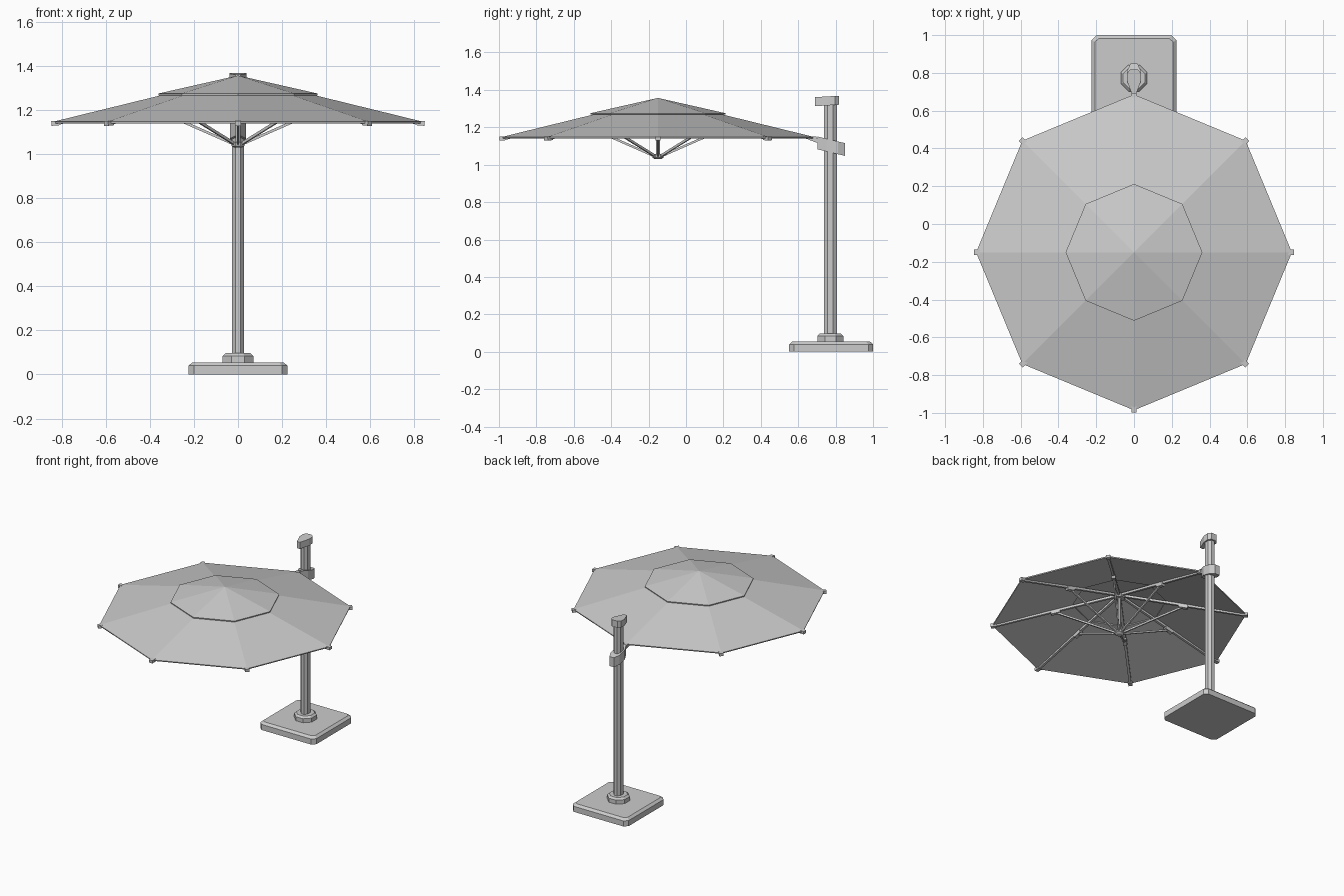
import bpy
import bmesh
from math import cos, sin, pi
from mathutils import Vector

cube = bpy.data.objects.get("Cube")
if cube:
    bpy.data.objects.remove(cube, do_unlink=True)

grey = bpy.data.materials.new("light_grey")
grey.use_nodes = True
grey.diffuse_color = (0.6, 0.6, 0.6, 1)
grey.node_tree.nodes["Principled BSDF"].inputs["Base Color"].default_value = (0.6, 0.6, 0.6, 1)

CANOPY_Y = -0.15
POLE_Y = 0.772
SIDES = 8


def finish(name, bm):
    bmesh.ops.recalc_face_normals(bm, faces=bm.faces)
    mesh = bpy.data.meshes.new(name)
    bm.to_mesh(mesh)
    bm.free()
    mesh.materials.append(grey)
    obj = bpy.data.objects.new(name, mesh)
    bpy.context.collection.objects.link(obj)
    return obj


def bridge(bm, rings):
    for a, b in zip(rings, rings[1:]):
        for i in range(len(a)):
            j = (i + 1) % len(a)
            bm.faces.new((a[i], a[j], b[j], b[i]))


def loft(name, rings):
    """Closed solid through matching point rings."""
    bm = bmesh.new()
    rings = [[bm.verts.new(p) for p in ring] for ring in rings]
    bridge(bm, rings)
    bm.faces.new(rings[0])
    bm.faces.new(rings[-1])
    return finish(name, bm)


def octagon(rx, ry, y, z, turn=pi / 8):
    """Eight points; the default turn puts flats on the axes."""
    k = 1 / cos(turn)
    angles = [turn + i * 2 * pi / SIDES for i in range(SIDES)]
    return [(rx * k * cos(a), y + ry * k * sin(a), z) for a in angles]


def cut_square(half, cut, z):
    s = half - cut
    pts = [(half, -s), (half, s), (s, half), (-s, half),
           (-half, s), (-half, -s), (-s, -half), (s, -half)]
    return [(x, POLE_Y + 0.004 + y, z) for x, y in pts]


def bar(name, start, end, width, height):
    """Box beam between two points, with its width kept level."""
    start, end = Vector(start), Vector(end)
    along = (end - start).normalized()
    side = along.cross(Vector((0, 0, 1)))
    if side.length < 0.01:
        side = Vector((1, 0, 0))
    side = side.normalized() * width / 2
    up = side.cross(along).normalized() * height / 2
    corners = (side + up, up - side, -side - up, side - up)
    return loft(name, [[p + c for c in corners] for p in (start, end)])


def shell(name, radii_heights, apex=None):
    """Eight-sided cloth panel ring with a little thickness."""
    bm = bmesh.new()
    rings = [[bm.verts.new(p) for p in octagon(r, r, CANOPY_Y, z, 0)]
             for r, z in radii_heights]
    bridge(bm, rings)
    if apex:
        top = bm.verts.new((0, CANOPY_Y, apex))
        for i in range(SIDES):
            bm.faces.new((rings[-1][i], rings[-1][(i + 1) % SIDES], top))
    obj = finish(name, bm)
    if obj.data.polygons[0].normal.z < 0:
        obj.data.flip_normals()
    mod = obj.modifiers.new("thickness", "SOLIDIFY")
    mod.thickness = 0.008
    mod.offset = -1


def sloped_clamp(name, outline, bottom, top, slope):
    """Mirrored outline of (half width, y), extruded with slanted ends."""
    pts = outline + [(-x, y) for x, y in reversed(outline)]
    loft(name, [[(x, y, z + slope * (y - POLE_Y)) for x, y in pts]
                for z in (bottom, top)])


# Weighted base, collar and mast
loft("base", [cut_square(0.224, 0.025, 0), cut_square(0.224, 0.025, 0.04),
              cut_square(0.207, 0.02, 0.055)])
loft("mast_collar", [octagon(0.07, 0.07, POLE_Y, 0.05),
                     octagon(0.07, 0.07, POLE_Y, 0.084),
                     octagon(0.057, 0.057, POLE_Y, 0.097)])
loft("mast", [octagon(0.028, 0.035, POLE_Y, z) for z in (0.09, 1.33)])

# Mast cap and sliding clamp
sloped_clamp("mast_cap", [(0.012, 0.69), (0.038, 0.76), (0.038, 0.797),
                          (0.022, 0.817)], 1.318, 1.366, 0.06)
sloped_clamp("sliding_clamp", [(0.012, 0.702), (0.036, 0.75), (0.036, 0.812),
                               (0.018, 0.85)], 1.066, 1.134, -0.24)
bar("canopy_arm", (0, 0.66, 1.144), (0, 0.73, 1.118), 0.022, 0.022)

# Two-tier canopy
shell("lower_canopy", [(0.836, 1.148), (0.31, 1.277)])
shell("upper_canopy", [(0.362, 1.275)], apex=1.357)

# Centre post with upper and lower hubs
loft("centre_post", [octagon(0.011, 0.011, CANOPY_Y, z) for z in (1.04, 1.34)])
loft("upper_hub", [octagon(0.035, 0.035, CANOPY_Y, z) for z in (1.305, 1.33)])
loft("lower_hub", [octagon(0.018, 0.018, CANOPY_Y, 1.03),
                   octagon(0.03, 0.03, CANOPY_Y, 1.038),
                   octagon(0.03, 0.03, CANOPY_Y, 1.056)])

# Ribs, braces, joints and rim tips around the canopy
for i in range(SIDES):
    angle = i * 2 * pi / SIDES

    def at(r, z):
        return (r * cos(angle), CANOPY_Y + r * sin(angle), z)

    bar(f"rib_{i + 1}", at(0.02, 1.326), at(0.83, 1.138), 0.017, 0.016)
    bar(f"brace_{i + 1}", at(0.02, 1.046), at(0.42, 1.222), 0.011, 0.012)
    bar(f"brace_joint_{i + 1}", at(0.39, 1.23), at(0.45, 1.216), 0.026, 0.024)
    bar(f"rim_tip_{i + 1}", at(0.81, 1.142), at(0.847, 1.139), 0.028, 0.021)
